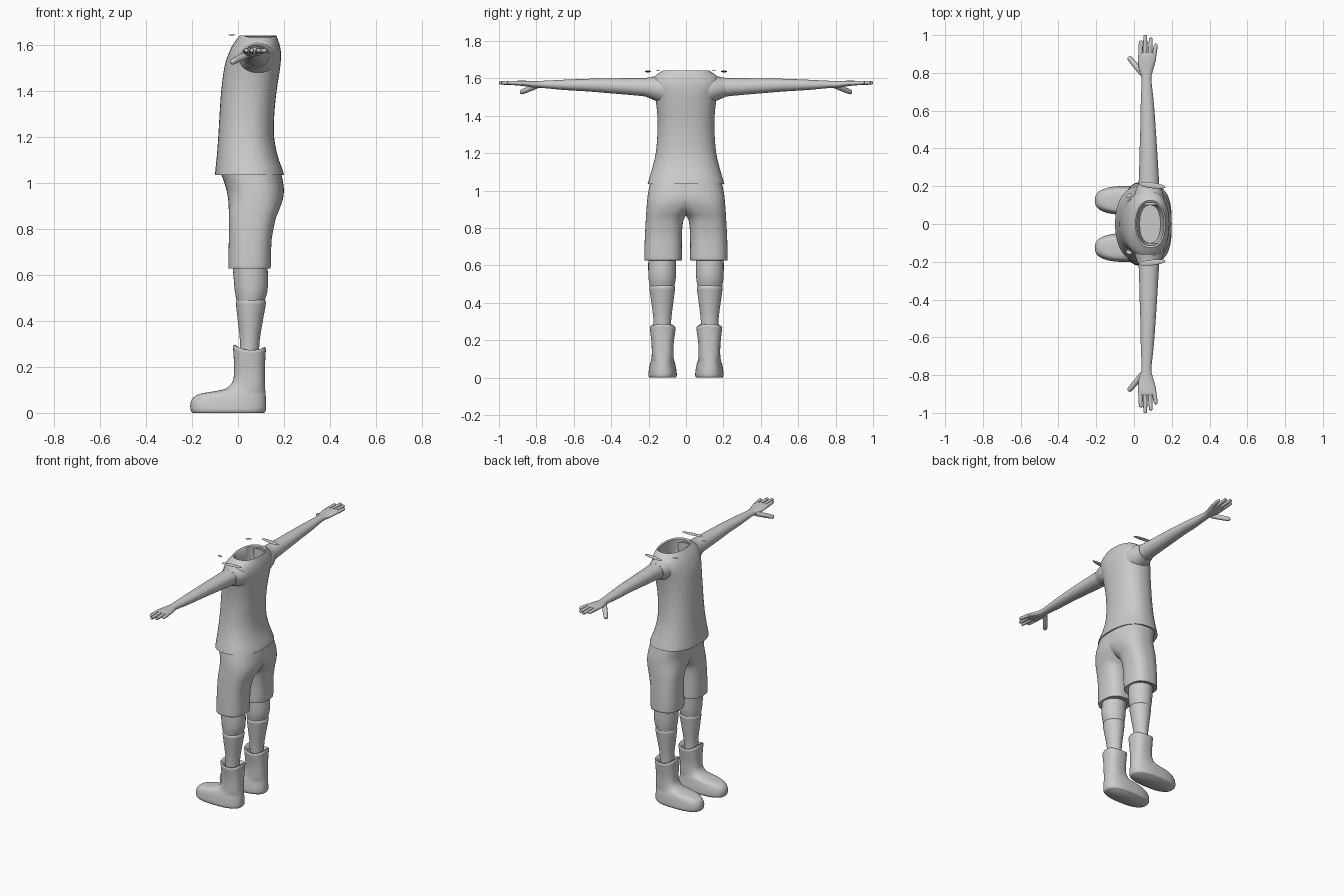
import bpy, bmesh, math
from mathutils import Vector

if "Cube" in bpy.data.objects:
    bpy.data.objects.remove(bpy.data.objects["Cube"])

grey = bpy.data.materials.new("plain grey")
grey.diffuse_color = (0.6, 0.6, 0.6, 1)
grey.use_nodes = True
grey.node_tree.nodes["Principled BSDF"].inputs["Base Color"].default_value = grey.diffuse_color


def finish(bm, name, mirror=False, angle=50):
    """Turn a bmesh into a smooth object, optionally mirrored across y = 0."""
    bmesh.ops.recalc_face_normals(bm, faces=bm.faces)
    me = bpy.data.meshes.new(name)
    bm.to_mesh(me)
    bm.free()
    me.materials.append(grey)
    ob = bpy.data.objects.new(name, me)
    bpy.context.collection.objects.link(ob)
    bpy.ops.object.select_all(action='DESELECT')
    ob.select_set(True)
    bpy.context.view_layer.objects.active = ob
    bpy.ops.object.shade_smooth_by_angle(angle=math.radians(angle))
    if mirror:
        m = ob.modifiers.new("mirror", 'MIRROR')
        m.use_axis = (False, True, False)
    return ob


def refine(rings, steps):
    """Catmull-Rom interpolation between the given sections."""
    out = []
    last = len(rings) - 1
    for i in range(last):
        a, b, c, d = (rings[max(0, min(last, i + k))] for k in (-1, 0, 1, 2))
        for s in range(steps):
            t = s / steps
            out.append(tuple(
                q + 0.5 * t * (r - p + t * (2*p - 5*q + 4*r - w + t * (3*(q - r) + w - p)))
                for p, q, r, w in zip(a, b, c, d)))
    return out + [rings[-1]]


def loft(rings, along='Z', n=40, power=2.3, steps=3, lip=(), shape=None):
    """Sections (t, lo_a, hi_a, lo_b, hi_b): a = x, b = y (along z) or z (along y)."""
    bm = bmesh.new()
    loops = []
    for t, a0, a1, b0, b1 in refine(rings, steps) + list(lip):
        loop = []
        for k in range(n):
            ang = 2 * math.pi * k / n
            c, s = math.cos(ang), math.sin(ang)
            a = (a0 + a1) / 2 + (a1 - a0) / 2 * math.copysign(abs(c) ** (2 / power), c)
            b = (b0 + b1) / 2 + (b1 - b0) / 2 * math.copysign(abs(s) ** (2 / power), s)
            co = Vector((a, b, t) if along == 'Z' else (a, t, b))
            loop.append(bm.verts.new(shape(co, ang) if shape else co))
        loops.append(loop)
    for l0, l1 in zip(loops, loops[1:]):
        for k in range(n):
            j = (k + 1) % n
            bm.faces.new((l0[k], l0[j], l1[j], l1[k]))
    bm.faces.new(loops[0][::-1])
    bm.faces.new(loops[-1])
    return bm


# Shirt: flared hem, narrow waist, round shoulders, hollow neck opening
shirt = [(1.035, -.10, .20, -.205, .205), (1.06, -.098, .193, -.198, .198),
         (1.12, -.092, .172, -.180, .180), (1.2, -.086, .157, -.162, .162),
         (1.3, -.08, .158, -.153, .153), (1.4, -.073, .168, -.153, .153),
         (1.5, -.06, .183, -.165, .165), (1.56, -.042, .187, -.182, .182),
         (1.605, -.02, .18, -.172, .172), (1.642, .008, .166, -.125, .125)]
neck = [(1.636, .016, .158, -.115, .115), (1.58, .02, .155, -.12, .12),
        (1.48, .03, .14, -.10, .10)]
finish(loft(shirt, n=56, lip=neck), "shirt")

# Sleeves
sleeve = [(.10, -.005, .165, 1.455, 1.625), (.15, .002, .158, 1.475, 1.616),
          (.185, .012, .146, 1.49, 1.607), (.21, .02, .137, 1.5, 1.603)]
finish(loft(sleeve, 'Y', 32, 2), "sleeve", True)

# Arm and palm
arm = [(.15, .02, .138, 1.495, 1.604), (.25, .026, .131, 1.507, 1.602),
       (.4, .03, .122, 1.52, 1.6), (.52, .034, .114, 1.53, 1.598),
       (.65, .036, .104, 1.538, 1.593), (.77, .04, .092, 1.549, 1.587),
       (.82, .026, .103, 1.551, 1.586), (.87, .02, .116, 1.559, 1.588),
       (.9, .024, .117, 1.563, 1.588), (.908, .035, .108, 1.57, 1.583)]
finish(loft(arm, 'Y', 28, 2.1), "arm", True)


def finger(name, p0, p1, r):
    """Tapered rod with rounded tip."""
    p0, p1 = Vector(p0), Vector(p1)
    axis = p1 - p0
    rot = axis.to_track_quat('Z', 'Y')
    h = axis.length
    rings = [(t, -q, q, -q, q) for t, q in
             ((0, r), (h * .5, r), (h - r * .8, r * .85), (h - r * .25, r * .6), (h, r * .12))]
    finish(loft(rings, n=12, power=2, steps=2, shape=lambda c, a: p0 + rot @ c), name, True)


for name, x0, x1, tip in (("index_finger", .034, .036, .972), ("middle_finger", .058, .060, 1.0),
                          ("ring_finger", .083, .090, .988), ("little_finger", .104, .117, .955)):
    finger(name, (x0, .875, 1.574), (x1, tip, 1.577), .0115)
finger("thumb", (.045, .795, 1.562), (-.03, .885, 1.524), .015)

# Shorts: one half clamped at the middle plane, then mirrored
shorts = [(.628, -.038, .138, .025, .222), (.64, -.042, .143, .022, .223),
          (.75, -.04, .146, .022, .220), (.84, -.039, .163, .014, .215),
          (.88, -.04, .178, -.02, .213), (.93, -.043, .195, -.1, .209),
          (.98, -.053, .199, -.185, .204), (1.06, -.08, .185, -.188, .188)]


def clamp(co, ang):
    return Vector((co.x, max(co.y, 0), co.z))


bm = loft(shorts, n=56, power=2.5, shape=clamp)
inner = [f for f in bm.faces if all(v.co.y < 1e-5 for v in f.verts)]
bmesh.ops.delete(bm, geom=inner, context='FACES')
bmesh.ops.remove_doubles(bm, verts=bm.verts, dist=1e-4)
finish(bm, "shorts", True)

# Lower legs and the socks over them
leg = [(.7, -.03, .125, .05, .2), (.6, -.02, .13, .053, .202),
       (.53, -.014, .128, .055, .2), (.48, -.005, .113, .063, .192), (.42, .005, .1, .07, .183)]
finish(loft(leg, n=32, power=2), "leg", True)
sock = [(.24, .008, .09, .083, .172), (.32, .008, .095, .078, .175),
        (.4, -.001, .108, .068, .185), (.455, -.007, .118, .061, .193),
        (.478, -.009, .122, .058, .196)]
finish(loft(sock, n=32, power=2, lip=[(.49, -.006, .119, .061, .193), (.496, .001, .11, .068, .186)]),
       "sock", True, 80)

# Boots: long rounded foot rising into a shaft with a wavy rim
boot = [(0, -.198, .114, .055, .195), (.012, -.206, .121, .049, .201),
        (.04, -.207, .122, .051, .199), (.066, -.195, .121, .056, .195),
        (.083, -.165, .12, .060, .190), (.092, -.115, .119, .063, .187),
        (.105, -.055, .118, .066, .184), (.135, -.024, .117, .067, .183),
        (.18, -.017, .117, .066, .184), (.24, -.019, .119, .059, .190),
        (.275, -.022, .122, .055, .194)]
rim = [(.283, -.017, .117, .06, .189), (.28, -.008, .108, .069, .18), (.25, 0, .1, .077, .172)]


def wave(co, ang):
    w = max(0, min(1, (co.z - .2) / .08))
    co.z += w * (.009 * math.cos(2 * ang) - .005 * math.cos(ang))
    return co


finish(loft(boot, n=48, power=2.5, lip=rim, shape=wave), "boot", True, 60)


# Thin loose slivers over the shoulders
def sliver(name, centre, size, turn):
    bm = bmesh.new()
    bmesh.ops.create_uvsphere(bm, u_segments=20, v_segments=8, radius=1)
    bmesh.ops.scale(bm, vec=size, verts=bm.verts)
    ob = finish(bm, name)
    ob.location = centre
    ob.rotation_euler.z = turn


for side, tag in ((1, "left"), (-1, "right")):
    sliver(tag + "_shoulder_flap", (.097, side * .204, 1.637), (.07, .015, .005), -.12 * side)
    sliver(tag + "_front_sliver", (-.027, side * .15, 1.644), (.018, .01, .002), .5 * side)
